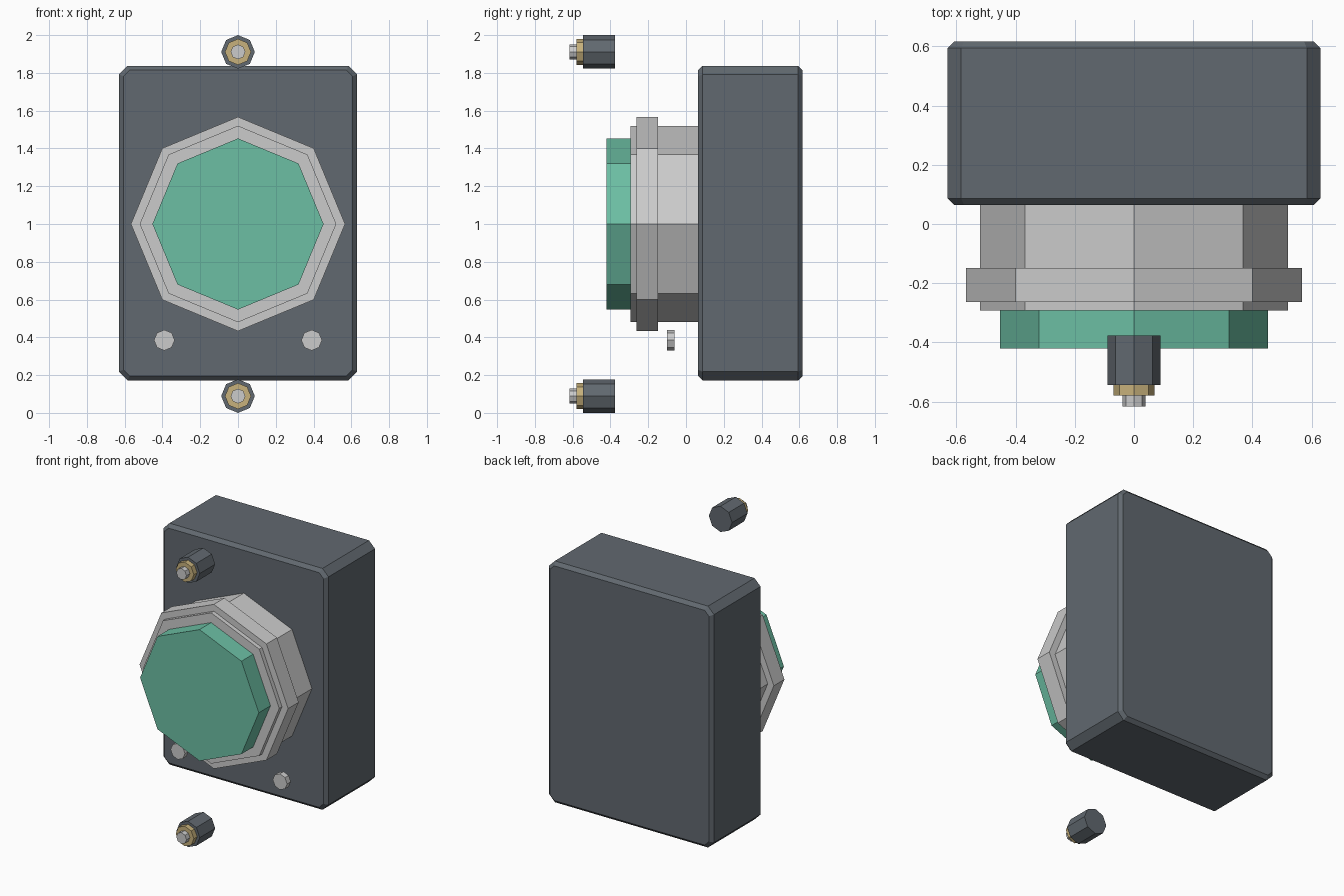
import bpy, bmesh, math
from mathutils import Matrix, Vector

if "Cube" in bpy.data.objects:
    bpy.data.objects.remove(bpy.data.objects["Cube"])


def material(name, rgb):
    m = bpy.data.materials.new(name)
    m.diffuse_color = (*rgb, 1)
    m.use_nodes = True
    m.node_tree.nodes["Principled BSDF"].inputs["Base Color"].default_value = m.diffuse_color
    return m


DARK = material("dark_slate", (0.12, 0.14, 0.16))
GREEN = material("mint_green", (0.15, 0.52, 0.37))
GOLD = material("pale_gold", (0.57, 0.44, 0.20))


def add_object(name, bm, mat=None):
    bmesh.ops.recalc_face_normals(bm, faces=bm.faces)
    mesh = bpy.data.meshes.new(name)
    bm.to_mesh(mesh)
    bm.free()
    obj = bpy.data.objects.new(name, mesh)
    bpy.context.collection.objects.link(obj)
    if mat:
        mesh.materials.append(mat)
    return obj


def octagon(name, x, z, radius, y0, y1, mat=None):
    """Eight-sided disc along y, with a corner pointing straight up."""
    bm = bmesh.new()
    ring = [bm.verts.new((x + radius * math.sin(i * math.pi / 4), y0,
                          z + radius * math.cos(i * math.pi / 4))) for i in range(8)]
    face = bm.faces.new(ring)
    ext = bmesh.ops.extrude_face_region(bm, geom=[face], use_keep_orig=True)
    verts = [v for v in ext["geom"] if isinstance(v, bmesh.types.BMVert)]
    bmesh.ops.translate(bm, verts=verts, vec=(0, y1 - y0, 0))
    return add_object(name, bm, mat)


# Housing: box with chamfered corners, then a finer chamfer round front and back
bm = bmesh.new()
bmesh.ops.create_cube(bm, size=1, matrix=Matrix.Translation((0, 0.3405, 1.005))
                      @ Matrix.Diagonal((1.26, 0.553, 1.665, 1)))
depth_edges = [e for e in bm.edges
               if abs(e.verts[0].co.y - e.verts[1].co.y) > 0.1]
bmesh.ops.bevel(bm, geom=depth_edges, offset=0.046, segments=1, affect='EDGES')
rim_edges = [e for e in bm.edges
             if abs(e.verts[0].co.y - e.verts[1].co.y) < 0.01]
bmesh.ops.bevel(bm, geom=rim_edges, offset=0.023, segments=1, affect='EDGES')
add_object("housing", bm, DARK)

# Button: barrel, collar and coloured cap
octagon("button_barrel", 0, 1.0, 0.52, -0.293, 0.07)
octagon("button_collar", 0, 1.0, 0.567, -0.263, -0.148)
octagon("button_cap", 0, 1.0, 0.453, -0.42, -0.293, GREEN)

# Small screw heads either side of the button
for side, x in (("left", -0.39), ("right", 0.39)):
    octagon(f"screw_{side}", x, 0.385, 0.055, -0.10, -0.06)

# Top and bottom connectors: sleeve, gold nut and pin
for end, z in (("top", 1.911), ("bottom", 0.089)):
    octagon(f"connector_sleeve_{end}", 0, z, 0.089, -0.544, -0.376, DARK)
    octagon(f"connector_nut_{end}", 0, z, 0.069, -0.58, -0.544, GOLD)
    octagon(f"connector_pin_{end}", 0, z, 0.039, -0.617, -0.58)
